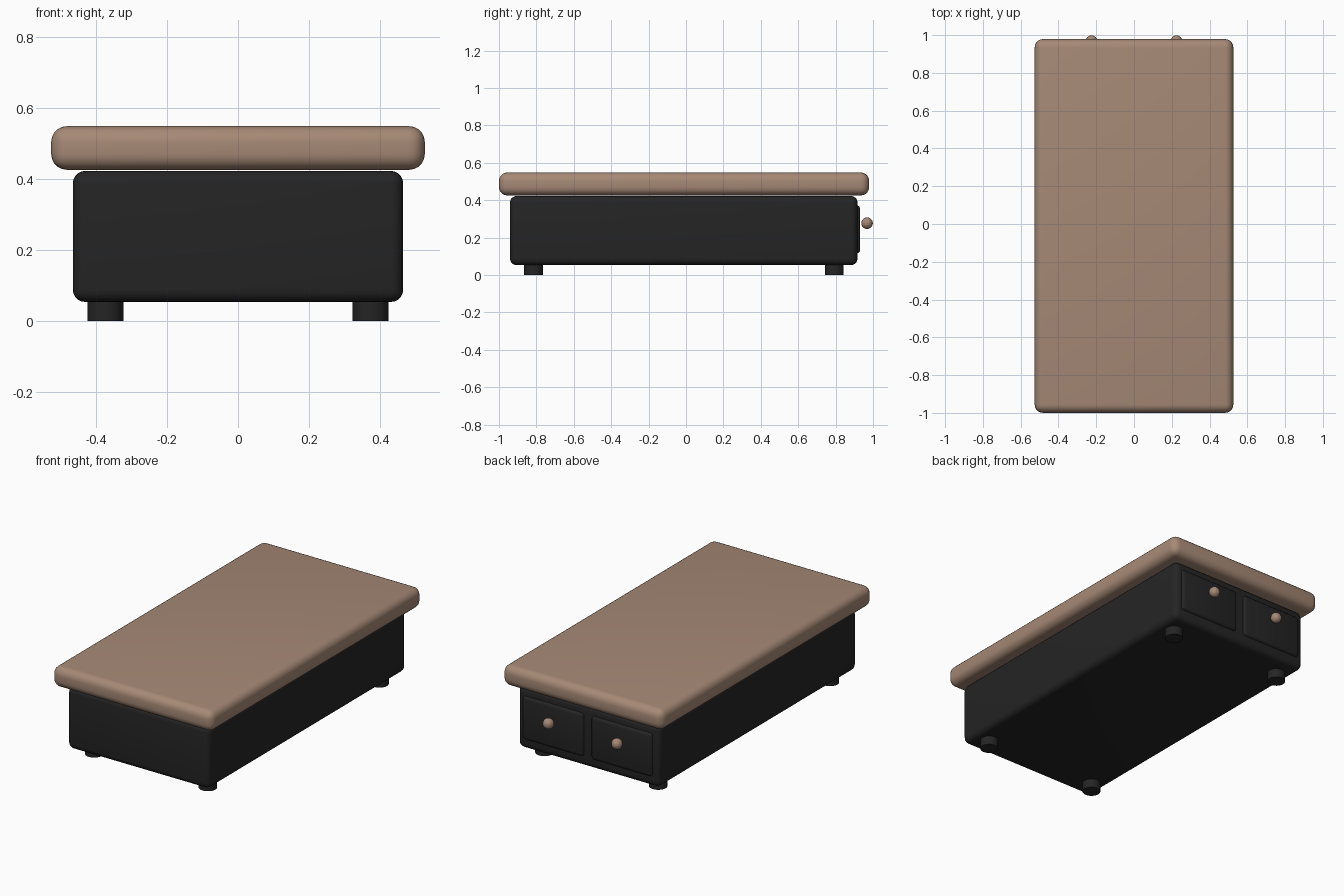
import bpy, math

if "Cube" in bpy.data.objects:
    bpy.data.objects.remove(bpy.data.objects["Cube"])

def material(name, rgb):
    m = bpy.data.materials.new(name)
    m.diffuse_color = (*rgb, 1)
    m.use_nodes = True
    m.node_tree.nodes["Principled BSDF"].inputs["Base Color"].default_value = m.diffuse_color
    return m

black = material("black paint", (0.018, 0.018, 0.018))
tan = material("tan top", (0.38, 0.25, 0.18))

def finish(name, mat, smooth=True):
    ob = bpy.context.object
    ob.name = name
    ob.data.materials.append(mat)
    if smooth:
        bpy.ops.object.shade_smooth_by_angle(angle=math.radians(40))
    return ob

def rounded_box(name, lo, hi, radius, segments, mat):
    bpy.ops.mesh.primitive_cube_add(size=1, location=[(a + b) / 2 for a, b in zip(lo, hi)])
    ob = bpy.context.object
    ob.scale = [b - a for a, b in zip(lo, hi)]
    bpy.ops.object.transform_apply(location=False, rotation=False, scale=True)
    mod = ob.modifiers.new("round", 'BEVEL')
    mod.width = radius
    mod.segments = segments
    mod.limit_method = 'NONE'
    bpy.ops.object.modifier_apply(modifier=mod.name)
    return finish(name, mat)

# Slab top and cabinet body
rounded_box("table_top", (-0.526, -1.0, 0.425), (0.526, 0.979, 0.548), 0.045, 5, tan)
rounded_box("body", (-0.465, -0.941, 0.053), (0.465, 0.917, 0.422), 0.035, 5, black)

for side, sx in (("left", -1), ("right", 1)):
    # Drawer fronts on the back end, with round knobs
    x = sx * 0.225
    rounded_box(f"drawer_{side}", (x - 0.2, 0.88, 0.115), (x + 0.2, 0.931, 0.372), 0.018, 3, black)
    bpy.ops.mesh.primitive_uv_sphere_add(segments=16, ring_count=10, radius=0.031,
                                         location=(x, 0.968, 0.277))
    finish(f"knob_{side}", tan, smooth=False)
    # Short round feet
    for end, y in (("front", -0.815), ("back", 0.793)):
        bpy.ops.mesh.primitive_cylinder_add(vertices=24, radius=0.05, depth=0.065,
                                            location=(sx * 0.373, y, 0.0325))
        finish(f"foot_{end}_{side}", black)
